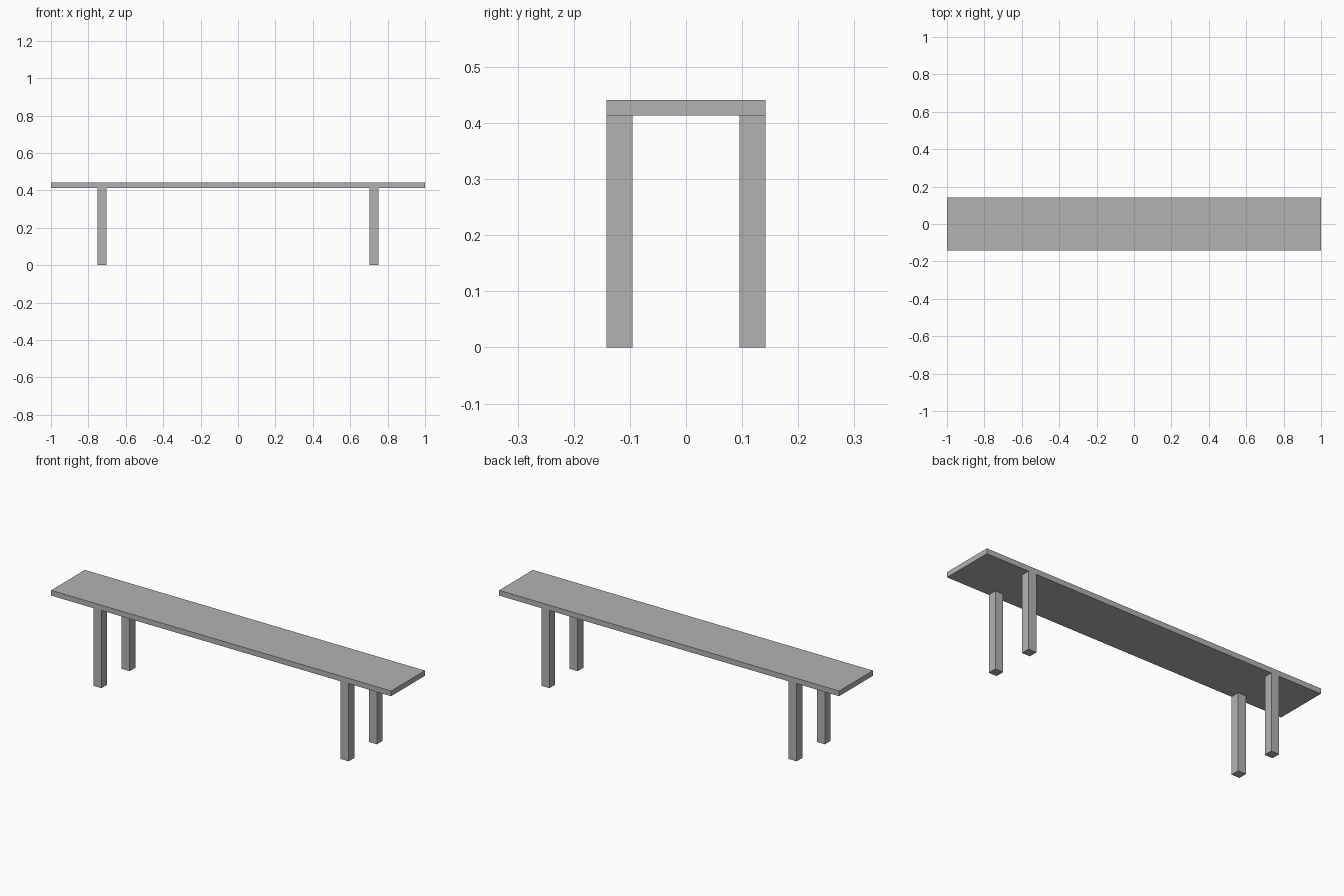
import bpy

# Remove the default cube
cube = bpy.data.objects.get("Cube")
if cube:
    bpy.data.objects.remove(cube, do_unlink=True)

# Single plain grey material
GREY = (0.45, 0.45, 0.45, 1)
grey = bpy.data.materials.new("plain grey")
grey.use_nodes = True
grey.diffuse_color = GREY
grey.node_tree.nodes["Principled BSDF"].inputs["Base Color"].default_value = GREY


def box(name, center, size):
    """Flat-sided box with its size applied to the mesh."""
    bpy.ops.mesh.primitive_cube_add(size=1, location=center)
    obj = bpy.context.object
    obj.name = name
    obj.scale = size
    bpy.ops.object.transform_apply(location=False, rotation=False, scale=True)
    obj.data.materials.append(grey)
    return obj


# Overall proportions
LENGTH, DEPTH, HEIGHT = 2.0, 0.284, 0.441
THICK = 0.028
LEG = 0.047
LEG_X = 0.727
leg_y = (DEPTH - LEG) / 2
leg_height = HEIGHT - THICK

# Seat plank
box("seat", (0, 0, HEIGHT - THICK / 2), (LENGTH, DEPTH, THICK))

# Four square legs, flush with the long edges of the seat
for side, sx in (("left", 1), ("right", -1)):
    for end, sy in (("front", -1), ("back", 1)):
        box(f"{end}_{side}_leg", (sx * LEG_X, sy * leg_y, leg_height / 2),
            (LEG, LEG, leg_height))
